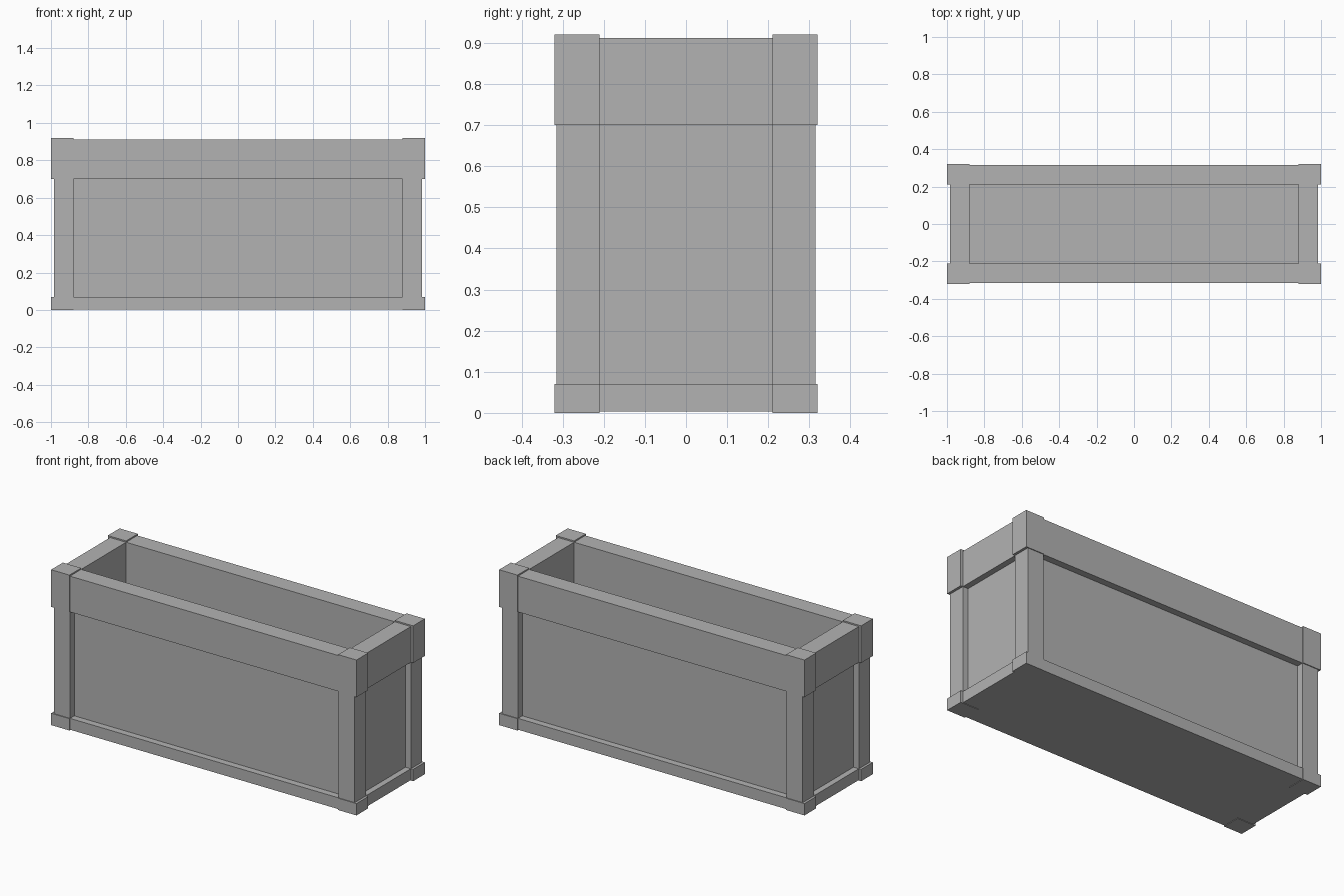
import bpy
import bmesh
from mathutils import Vector

cube = bpy.data.objects.get("Cube")
if cube:
    bpy.data.objects.remove(cube, do_unlink=True)

grey = bpy.data.materials.new("plain grey")
grey.use_nodes = True
colour = (0.45, 0.45, 0.45, 1)
grey.diffuse_color = colour
grey.node_tree.nodes["Principled BSDF"].inputs["Base Color"].default_value = colour

# Inner opening half sizes, and heights of the rail bands
IN_X, IN_Y = 0.88, 0.21
BASE_TOP, RIM_BOTTOM = 0.07, 0.70


def box(name, x, y, z):
    """Axis-aligned box from (low, high) ranges."""
    low, high = Vector((x[0], y[0], z[0])), Vector((x[1], y[1], z[1]))
    bm = bmesh.new()
    bmesh.ops.create_cube(bm, size=1)
    for v in bm.verts:
        v.co = v.co * (high - low)
    mesh = bpy.data.meshes.new(name)
    for v in bm.verts:
        v.co += (low + high) / 2
    bm.to_mesh(mesh)
    bm.free()
    mesh.materials.append(grey)
    obj = bpy.data.objects.new(name, mesh)
    bpy.context.collection.objects.link(obj)
    return obj


def span(side, inner, outer):
    return sorted((side * inner, side * outer))


# Corner posts with wider feet and caps
for sx, x_name in ((-1, "right"), (1, "left")):
    for sy, y_name in ((-1, "front"), (1, "back")):
        for part, ox, oy, z in (("foot", 1.0, 0.32, (0, BASE_TOP)),
                                ("post", 0.985, 0.315, (BASE_TOP, RIM_BOTTOM)),
                                ("cap", 1.0, 0.32, (RIM_BOTTOM, 0.92))):
            box(f"{y_name}_{x_name}_{part}", span(sx, IN_X, ox), span(sy, IN_Y, oy), z)

# Rails and recessed panels on the four sides
layers = (("base_rail", 0.985, 0.315, (0.003, BASE_TOP)),
          ("panel", 0.95, 0.275, (BASE_TOP, RIM_BOTTOM)),
          ("rim_rail", 0.985, 0.315, (RIM_BOTTOM, 0.912)))
for part, ox, oy, z in layers:
    for s, long_name, end_name in ((-1, "front", "right"), (1, "back", "left")):
        box(f"{long_name}_{part}", (-IN_X, IN_X), span(s, IN_Y, oy), z)
        box(f"{end_name}_{part}", span(s, IN_X, ox), (-IN_Y, IN_Y), z)

# Floor inside the box
box("floor", (-IN_X, IN_X), (-IN_Y, IN_Y), (0.003, BASE_TOP))
